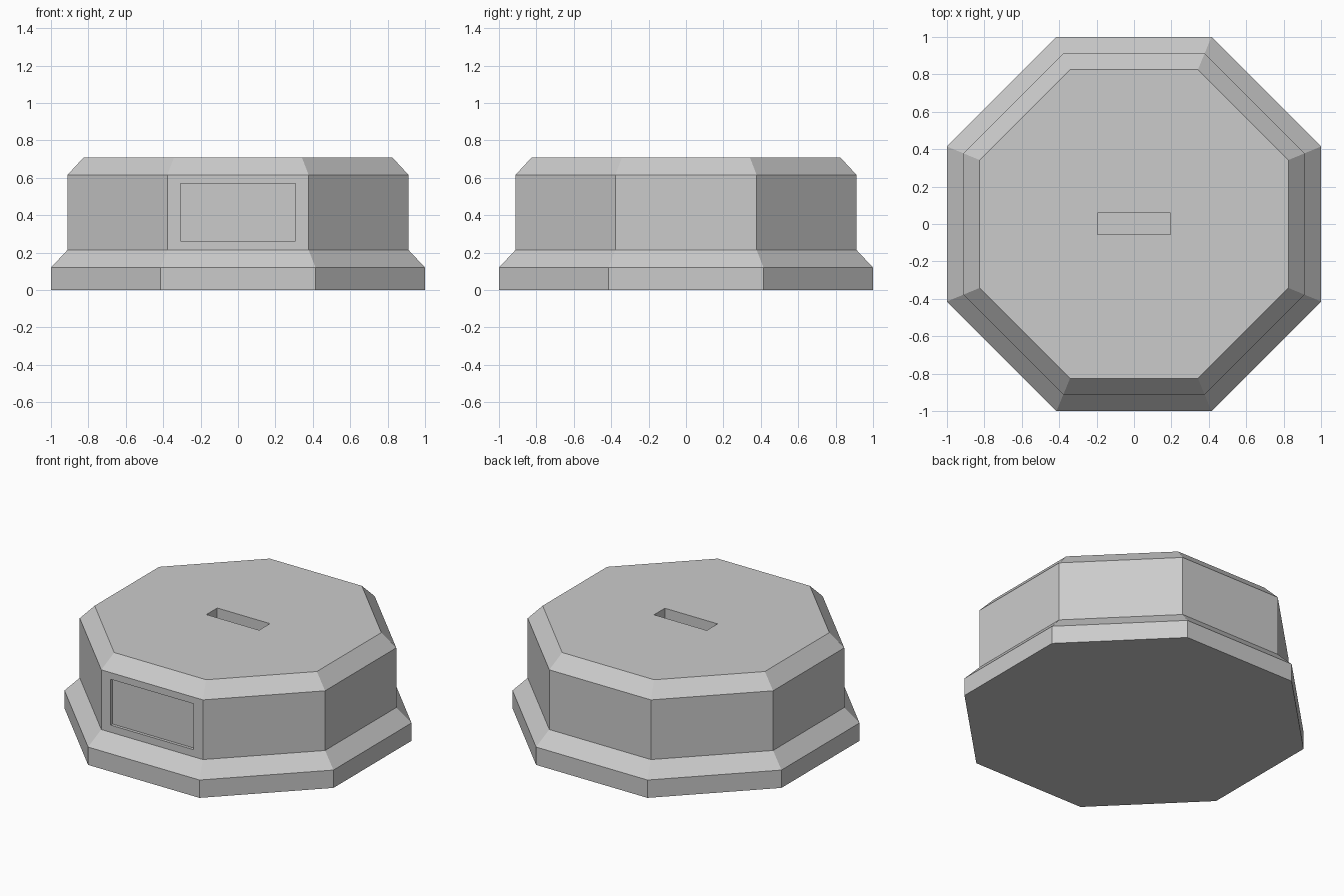
import bpy
import bmesh
from math import cos, sin, pi
from mathutils import Matrix

cube = bpy.data.objects.get("Cube")
if cube:
    bpy.data.objects.remove(cube, do_unlink=True)

SIDES = 8
# Wall distance from the axis, and height, from the foot to the top
PROFILE = [(1.0, 0.0), (1.0, 0.12), (0.912, 0.214), (0.912, 0.615), (0.826, 0.708)]

stone = bpy.data.materials.new("light_grey")
stone.use_nodes = True
stone.diffuse_color = (0.6, 0.6, 0.6, 1)
stone.node_tree.nodes["Principled BSDF"].inputs["Base Color"].default_value = (0.6, 0.6, 0.6, 1)


def make_object(name, bm):
    mesh = bpy.data.meshes.new(name)
    bmesh.ops.recalc_face_normals(bm, faces=bm.faces)
    bm.to_mesh(mesh)
    bm.free()
    mesh.materials.append(stone)
    obj = bpy.data.objects.new(name, mesh)
    bpy.context.scene.collection.objects.link(obj)
    return obj


def add_cutter(target, name, centre, size):
    bm = bmesh.new()
    bmesh.ops.create_cube(bm, size=1, matrix=Matrix.LocRotScale(centre, None, size))
    cutter = make_object(name, bm)
    cutter.hide_render = True
    cutter.hide_set(True)
    cutter.display_type = 'WIRE'
    cut = target.modifiers.new(name, 'BOOLEAN')
    cut.operation = 'DIFFERENCE'
    cut.solver = 'EXACT'
    cut.object = cutter


# Octagonal plinth: stacked rings joined by flat walls and bevels
bm = bmesh.new()
rings = []
for apothem, z in PROFILE:
    r = apothem / cos(pi / SIDES)
    angles = [(i + 0.5) * 2 * pi / SIDES for i in range(SIDES)]
    rings.append([bm.verts.new((r * cos(a), r * sin(a), z)) for a in angles])
for low, high in zip(rings, rings[1:]):
    for i in range(SIDES):
        j = (i + 1) % SIDES
        bm.faces.new((low[i], low[j], high[j], high[i]))
bm.faces.new(rings[0])
bm.faces.new(rings[-1])
plinth = make_object("plinth", bm)

# Slot in the top and shallow plaque recess in the front wall
add_cutter(plinth, "top_slot_cutter", (0, 0.002, 0.708), (0.392, 0.115, 0.4))
add_cutter(plinth, "front_recess_cutter", (0, -0.942, 0.416), (0.616, 0.1, 0.308))
